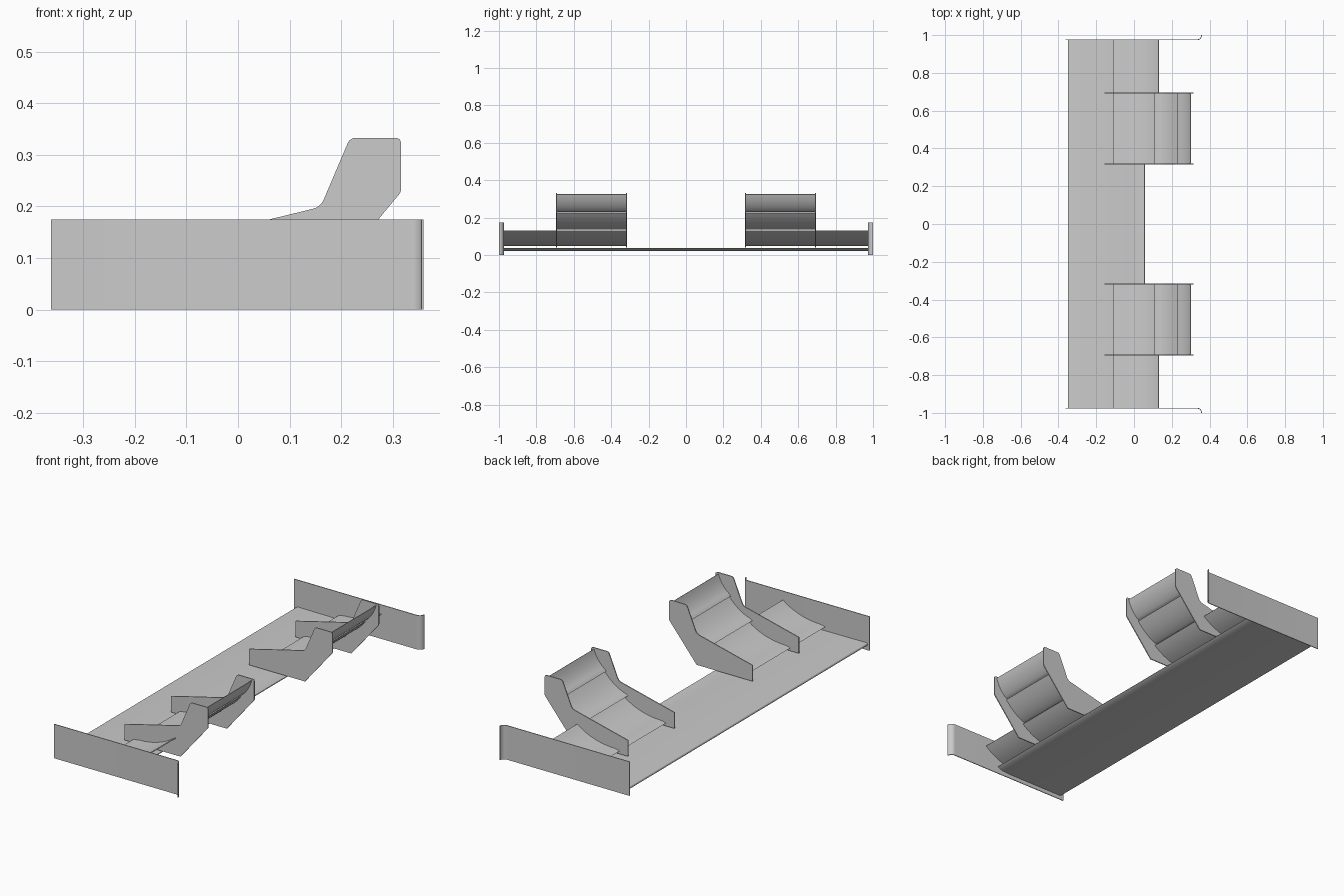
import bpy, bmesh, math
from mathutils import Vector

if "Cube" in bpy.data.objects:
    bpy.data.objects.remove(bpy.data.objects["Cube"])


def extrude(name, pts, axis_start, axis_end, to3d, smooth=False):
    """Closed 2D outline extruded along one axis."""
    bm = bmesh.new()
    a = [bm.verts.new(to3d(p, axis_start)) for p in pts]
    b = [bm.verts.new(to3d(p, axis_end)) for p in pts]
    n = len(pts)
    for i in range(n):
        bm.faces.new((a[i], a[(i + 1) % n], b[(i + 1) % n], b[i]))
    bm.faces.new(a)
    bm.faces.new(b)
    bmesh.ops.recalc_face_normals(bm, faces=bm.faces)
    me = bpy.data.meshes.new(name)
    bm.to_mesh(me)
    bm.free()
    ob = bpy.data.objects.new(name, me)
    bpy.context.collection.objects.link(ob)
    if smooth:
        bpy.context.view_layer.objects.active = ob
        ob.select_set(True)
        bpy.ops.object.shade_smooth_by_angle(angle=math.radians(35))
        ob.select_set(False)
    return ob


def side(p, y):
    return (p[0], y, p[1])


def plan(p, z):
    return (p[0], p[1], z)


def bezier(ctrl, n=20):
    a, b, c, d = [Vector(p) for p in ctrl]
    return [a * (1 - t)**3 + b * 3 * t * (1 - t)**2 + c * 3 * t * t * (1 - t) + d * t**3
            for t in (i / n for i in range(n + 1))]


def aerofoil(ctrl, thick, n=20):
    """Cambered wing section: round nose, thin tail."""
    line = bezier(ctrl, n)
    top, bottom = [], []
    for i, p in enumerate(line):
        d = (line[min(i + 1, n)] - line[max(i - 1, 0)]).normalized()
        t = i / n
        h = thick * (min(1, math.sqrt(t / 0.15)) * (1 - 0.75 * max(0, t - 0.15))) / 2
        nrm = Vector((-d.y, d.x)) * h
        top.append(p + nrm)
        bottom.append(p - nrm)
    return top + bottom[:0:-1]


def rounded(pts, radii, n=6):
    """Round polygon corners with quadratic arcs."""
    out = []
    for i, (p, r) in enumerate(zip(pts, radii)):
        p = Vector(p)
        if r == 0:
            out.append(p)
            continue
        a = p + (Vector(pts[i - 1]) - p).normalized() * r
        b = p + (Vector(pts[(i + 1) % len(pts)]) - p).normalized() * r
        out += [a * (1 - t)**2 + p * 2 * t * (1 - t) + b * t * t for t in (k / n for k in range(n + 1))]
    return out


# main plane: flat floor with rounded nose and upswept tail
main = ([(-0.35 + 0.008 * (1 - math.sin(a)), 0.029 + 0.008 * math.cos(a))
         for a in (math.pi * k / 10 for k in range(11))]
        + bezier([(-0.05, 0.021), (0.0, 0.021), (0.035, 0.022), (0.058, 0.036)], 12)
        + bezier([(0.056, 0.039), (0.035, 0.031), (0.0, 0.033), (-0.05, 0.035)], 12))
extrude("main_plane", main, -0.975, 0.975, side, True)

# flap sections (camber control points, thickness)
lower = aerofoil([(-0.11, 0.055), (-0.03, 0.052), (0.06, 0.07), (0.132, 0.128)], 0.014)
middle = aerofoil([(0.105, 0.138), (0.155, 0.145), (0.20, 0.18), (0.24, 0.226)], 0.010)
upper = aerofoil([(0.229, 0.230), (0.262, 0.248), (0.285, 0.28), (0.301, 0.325)], 0.008)

# inner plate outline
plate = rounded([(-0.157, 0.04), (-0.157, 0.122), (0.16, 0.199), (0.217, 0.333),
                 (0.316, 0.333), (0.316, 0.228), (0.160, 0.04)],
                [0, 0, 0.016, 0.012, 0.012, 0.006, 0])

for s, tag in ((-1, "front"), (1, "back")):
    extrude("lower_flap_" + tag, lower, s * 0.317, s * 0.975, side, True)
    extrude("middle_flap_" + tag, middle, s * 0.317, s * 0.693, side, True)
    extrude("upper_flap_" + tag, upper, s * 0.317, s * 0.693, side, True)
    for y, where in ((0.317, "inner"), (0.693, "outer")):
        extrude(f"{where}_plate_{tag}", plate, s * (y - 0.0025), s * (y + 0.0025), side)

    # end plate: curls outward at the rear
    arc = [math.radians(9 * k) for k in range(11)]
    cx, cy = 0.333, 1.0
    outline = ([(-0.362, s * 0.973)]
               + [(cx + 0.027 * math.sin(a), s * (cy - 0.027 * math.cos(a))) for a in arc]
               + [(cx + 0.023 * math.sin(a), s * (cy - 0.023 * math.cos(a))) for a in reversed(arc)]
               + [(-0.362, s * 0.977)])
    extrude("end_plate_" + tag, outline, 0.0, 0.175, plan, True)
